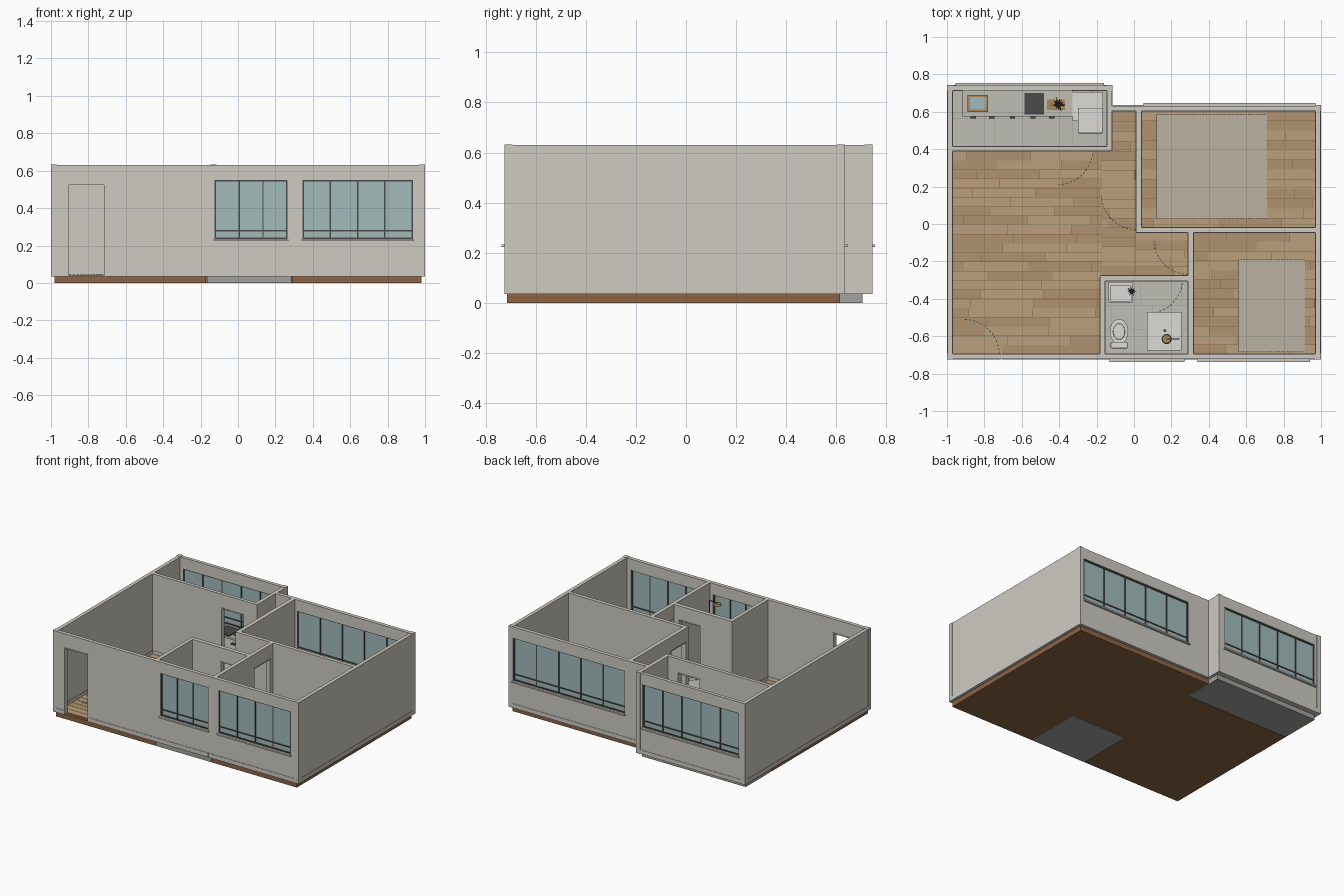
import bpy, bmesh, math, random
from mathutils import Matrix, Vector

if "Cube" in bpy.data.objects:
    bpy.data.objects.remove(bpy.data.objects["Cube"])
random.seed(4)

def mat(name, r, g, b):
    m = bpy.data.materials.new(name)
    m.diffuse_color = (r, g, b, 1)
    m.use_nodes = True
    m.node_tree.nodes["Principled BSDF"].inputs["Base Color"].default_value = m.diffuse_color
    return m

WALL = mat("plaster", .62, .60, .54)
WOOD = mat("oak", .50, .35, .20)
WOOD2 = mat("oak_dark", .43, .29, .16)
BASE = mat("slab_brown", .27, .13, .06)
TILE = mat("tile", .52, .51, .46)
GREY = mat("slab_grey", .36, .36, .35)
DARK = mat("dark_frame", .07, .07, .065)
GLASS = mat("glass", .36, .50, .50)
WHITE = mat("white", .72, .71, .67)
RUG = mat("rug", .50, .44, .35)
BRONZE = mat("bronze", .40, .25, .10)
LEAF = mat("leaf", .05, .07, .04)

def box(bm, x0, x1, y0, y1, z0, z1):
    m = Matrix.Translation(((x0+x1)/2, (y0+y1)/2, (z0+z1)/2)) @ Matrix.Diagonal((x1-x0, y1-y0, z1-z0, 1))
    bmesh.ops.create_cube(bm, size=1, matrix=m)

def cyl(bm, p, q, r, n=16, r2=None):
    p, q = Vector(p), Vector(q)
    m = Matrix.Translation((p+q)/2) @ (q-p).to_track_quat('Z', 'Y').to_matrix().to_4x4()
    bmesh.ops.create_cone(bm, cap_ends=True, segments=n, radius1=r, radius2=r if r2 is None else r2,
                          depth=(q-p).length, matrix=m)

def finish(bm, name, material, bevel=0, smooth=False):
    me = bpy.data.meshes.new(name)
    bm.to_mesh(me)
    bm.free()
    ob = bpy.data.objects.new(name, me)
    bpy.context.collection.objects.link(ob)
    me.materials.append(material)
    if bevel:
        md = ob.modifiers.new("bevel", 'BEVEL')
        md.width, md.segments = bevel, 3
    if smooth:
        bpy.context.view_layer.objects.active = ob
        ob.select_set(True)
        bpy.ops.object.shade_smooth_by_angle()
        ob.select_set(False)
    return ob

def boxes(name, material, *bs, bevel=0):
    bm = bmesh.new()
    for b in bs:
        box(bm, *b)
    return finish(bm, name, material, bevel)

def prism(name, material, pts, z0, z1):
    bm = bmesh.new()
    f = bm.faces.new([bm.verts.new((x, y, z0)) for x, y in pts])
    top = bmesh.ops.extrude_face_region(bm, geom=[f])['geom']
    bmesh.ops.translate(bm, vec=(0, 0, z1-z0), verts=[v for v in top if isinstance(v, bmesh.types.BMVert)])
    bmesh.ops.recalc_face_normals(bm, faces=bm.faces)
    return finish(bm, name, material)

Z0, Z1, FL, DOOR = .035, .63, .037, .53
SILL, HEAD = .235, .55

# Floor slabs
prism("wood_slab", BASE, [(-.98, -.715), (-.17, -.715), (-.17, -.29), (.29, -.29), (.29, -.715), (.98, -.715),
                          (.98, .615), (-.13, .615), (-.13, .40), (-.98, .40)], 0, Z0)
boxes("tile_slab", GREY, (-.165, .285, -.715, -.295, 0, Z0), (-.98, -.135, .405, .705, 0, Z0))

# Floor boards and tiles, laid in staggered rows
def laid(name, mats, x0, x1, y0, y1, length, width, gap):
    sets = [bmesh.new() for _ in mats]
    n = max(1, round((y1-y0)/width))
    w = (y1-y0)/n
    for r in range(n):
        x = x0 - random.random()*length*.9
        while x < x1:
            a, b = max(x, x0), min(x+length, x1)
            if b-a > .01:
                box(random.choice(sets), a, b-gap, y0+r*w, y0+(r+1)*w-gap, Z0, FL+.005)
            x += length
    for s, m in zip(sets, mats):
        finish(s, name, m)

for nm, r in {"living": (-.97, -.17, -.695, .39), "passage": (-.17, .01, -.275, .39), "alcove": (-.12, .01, .39, .605),
              "hall": (.01, .29, -.275, -.04), "main_bedroom": (.04, .97, -.02, .605),
              "second_bedroom": (.32, .97, -.695, -.045)}.items():
    laid(nm + "_boards", (WOOD, WOOD2), *r, .34, .05, .002)
laid("kitchen_tiles", (TILE,), -.97, -.145, .415, .715, .42, .15, .003)
laid("bath_tiles", (TILE,), -.155, .29, -.695, -.305, .22, .13, .003)

# Walls with openings (start, end, bottom, top) along their run
def wall(name, axis, a, b, c0, c1, openings=()):
    def put(bm, s, e, z0, z1, d0=c0, d1=c1):
        if e-s > .0005 and z1-z0 > .0005:
            box(bm, *((s, e, d0, d1) if axis == 'x' else (d0, d1, s, e)), z0, z1)
    bm, sk = bmesh.new(), bmesh.new()
    pos = a
    for s, e, lo, hi in sorted(openings):
        put(bm, pos, s, Z0, Z1)
        put(bm, s, e, Z0, lo)
        put(bm, s, e, hi, Z1)
        pos_old, pos = pos, e
        put(sk, pos_old+.004, s if lo < .1 else e, Z0, .066, c0-.003, c1+.003)
        if lo < .1:      # dark lining of a doorway
            fr = bmesh.new()
            put(fr, s, s+.006, Z0, hi, c0-.003, c1+.003)
            put(fr, e-.006, e, Z0, hi, c0-.003, c1+.003)
            put(fr, s, e, hi-.006, hi, c0-.003, c1+.003)
            finish(fr, name + "_door_lining", WALL)
    put(bm, pos, b, Z0, Z1)
    put(sk, pos, b-.004, Z0, .066, c0-.003, c1+.003)
    finish(bm, name, WALL)
    finish(sk, name + "_skirting", WALL)

def door(s, e): return (s, e, Z0, DOOR)
def win(s, e): return (s, e, SILL, HEAD)

wall("front_wall", 'x', -1, 1, -.722, -.695, [door(-.91, -.71), win(-.125, .265), win(.345, .935)])
wall("left_wall", 'y', -.722, .74, -.997, -.97)
wall("right_wall", 'y', -.722, .635, .97, .997)
wall("kitchen_back_wall", 'x', -1, -.117, .715, .74, [win(-.95, -.165)])
wall("kitchen_side_wall", 'y', .39, .74, -.145, -.117)
wall("kitchen_front_wall", 'x', -.99, -.12, .39, .415, [door(-.41, -.22)])
wall("bedroom_back_wall", 'x', -.12, 1, .605, .632, [win(.055, .965)])
wall("bedroom_side_wall", 'y', -.045, .61, .01, .04, [door(-.015, .165)])
wall("bedroom_dividing_wall", 'x', .01, .98, -.045, -.018)
wall("second_bedroom_side_wall", 'y', -.70, -.04, .29, .318, [door(-.27, -.08)])
wall("bath_back_wall", 'x', -.182, .30, -.305, -.275, [door(.07, .255)])
wall("bath_side_wall", 'y', -.70, -.28, -.182, -.155)

# Corner posts
boxes("corner_posts", WALL, *[(x-.016, x+.016, y-.016, y+.016, Z0, Z1+.002)
      for x, y in ((-.984, -.708), (.984, -.708), (.984, .619), (-.984, .728), (-.131, .728))])

# Windows: glass, mullions, lower rail, outer sill
def window(name, s, e, y, out, panes):
    boxes(name + "_glass", GLASS, (s, e, y-.003, y+.003, SILL, HEAD))
    bars = [(s, e, y-.008, y+.008, z-.004, z+.004) for z in (SILL+.004, .28, HEAD-.004)]
    for i in range(panes+1):
        x = s+.004+(e-s-.008)*i/panes
        bars.append((x-.004, x+.004, y-.008, y+.008, SILL, HEAD))
    boxes(name + "_frame", DARK, *bars)
    lo, hi = sorted((y, y+out*.028))
    boxes(name + "_sill", WALL, (s-.005, e+.005, lo, hi, SILL-.012, SILL-.002))

window("bath_window", -.125, .265, -.709, -1, 3)
window("second_bedroom_window", .345, .935, -.709, -1, 4)
window("kitchen_window", -.95, -.165, .727, 1, 5)
window("main_bedroom_window", .055, .965, .618, 1, 5)

# Dashed door swing marks on the floor
def swing(name, cx, cy, a0, r=.19):
    bm = bmesh.new()
    for i in range(14):
        a = math.radians(a0+90*(i+.5)/14)
        m = Matrix.Translation((cx+r*math.cos(a), cy+r*math.sin(a), FL+.006)) @ Matrix.Rotation(a, 4, 'Z') \
            @ Matrix.Diagonal((.004, .013, .002, 1))
        bmesh.ops.create_cube(bm, size=1, matrix=m)
    finish(bm, name, DARK)

for nm, args in {"entry": (-.91, -.70, 0), "kitchen": (-.41, .40, 270), "bedroom": (.015, .16, 180),
                 "second_bedroom": (.295, -.08, 180), "bath": (.07, -.29, 270)}.items():
    swing(nm + "_door_swing", *args)

# Ribbed rugs
def rug(name, x0, x1, y0, y1):
    n = round((x1-x0)/.0145)
    w = (x1-x0)/n
    boxes(name, RUG, (x0, x1, y0, y1, FL, .046),
          *[(x0+i*w, x0+(i+.7)*w, y0, y1, .045, .051) for i in range(n)])

rug("main_bedroom_rug", .12, .71, .03, .585)
rug("second_bedroom_rug", .555, .915, -.685, -.19)

# Kitchen counter, sink, hob, fridge
boxes("kitchen_cabinets", WHITE, (-.91, -.335, .585, .713, FL, .21), (-.33, -.165, .55, .705, FL, .22))
boxes("countertop", TILE, (-.92, -.33, .575, .714, .21, .225))
boxes("cabinet_handles", DARK, *[(x-.014, x+.014, .563, .585, .18, .187) for x in (-.86, -.76, -.65, -.54, -.44)])
boxes("sink_rim", BRONZE, (-.89, -.78, .60, .612, .224, .235), (-.89, -.78, .678, .69, .224, .235),
      (-.89, -.878, .60, .69, .224, .235), (-.792, -.78, .60, .69, .224, .235))
boxes("sink_bowl", GLASS, (-.88, -.79, .61, .68, .224, .229))
boxes("hob", DARK, (-.585, -.48, .585, .70, .224, .232))
boxes("chopping_board", BRONZE, (-.465, -.37, .61, .665, .224, .232))
boxes("fridge", WHITE, (-.30, -.165, .485, .62, FL, .40), bevel=.006)

# Potted plants
def plant(name, x, y, z, s):
    bm = bmesh.new()
    cyl(bm, (x, y, z), (x, y, z+s*.7), s*.25, 12, s*.35)
    finish(bm, name + "_pot", WHITE)
    bm = bmesh.new()
    for i in range(14):
        a, t = i*2.4, random.uniform(.3, 1.1)
        d = Vector((math.cos(a)*math.cos(t), math.sin(a)*math.cos(t), math.sin(t)))*s
        cyl(bm, (x, y, z+s*.6), Vector((x, y, z+s*.6))+d, s*.16, 5, .001)
    finish(bm, name + "_leaves", LEAF)

plant("kitchen_plant", -.405, .64, .232, .045)
plant("bath_plant", -.012, -.36, .20, .03)

# Wash basin
boxes("vanity", WHITE, (-.125, -.015, -.41, -.308, FL, .175))
boxes("basin", WHITE, (-.135, -.005, -.42, -.32, .175, .187), (-.135, -.005, -.332, -.31, .187, .20),
      (-.135, -.005, -.42, -.412, .187, .20), (-.135, -.125, -.42, -.31, .187, .20), (-.015, -.005, -.42, -.31, .187, .20))

# Toilet: oval bowl, seat and cistern
bm = bmesh.new()
cyl(bm, (0, 0, FL), (0, 0, .125), .03, 24, .05)
bmesh.ops.create_cone(bm, cap_ends=True, segments=24, radius1=.052, radius2=.052, depth=.012, matrix=Matrix.Translation((0, 0, .131)))
bmesh.ops.create_cone(bm, cap_ends=True, segments=24, radius1=.034, radius2=.032, depth=.008, matrix=Matrix.Translation((0, 0, .139)))
bmesh.ops.transform(bm, matrix=Matrix.Translation((-.08, -.575, 0)) @ Matrix.Diagonal((.95, 1.3, 1, 1)), verts=bm.verts)
finish(bm, "toilet_bowl", WHITE, smooth=True)
boxes("toilet_cistern", WHITE, (-.125, -.035, -.665, -.63, FL, .20), bevel=.006)

# Shower tray, pole and head
boxes("shower_tray", WHITE, (.07, .255, -.675, -.47, FL, .06))
bm = bmesh.new()
cyl(bm, (.165, -.57, .058), (.165, -.57, .063), .008)
cyl(bm, (.24, -.615, .06), (.24, -.615, .545), .004, 10)
cyl(bm, (.24, -.615, .542), (.175, -.615, .542), .004, 10)
finish(bm, "shower_pole", DARK, smooth=True)
bm = bmesh.new()
cyl(bm, (.175, -.615, .525), (.175, -.615, .54), .027, 24, .022)
finish(bm, "shower_head", BRONZE, smooth=True)
